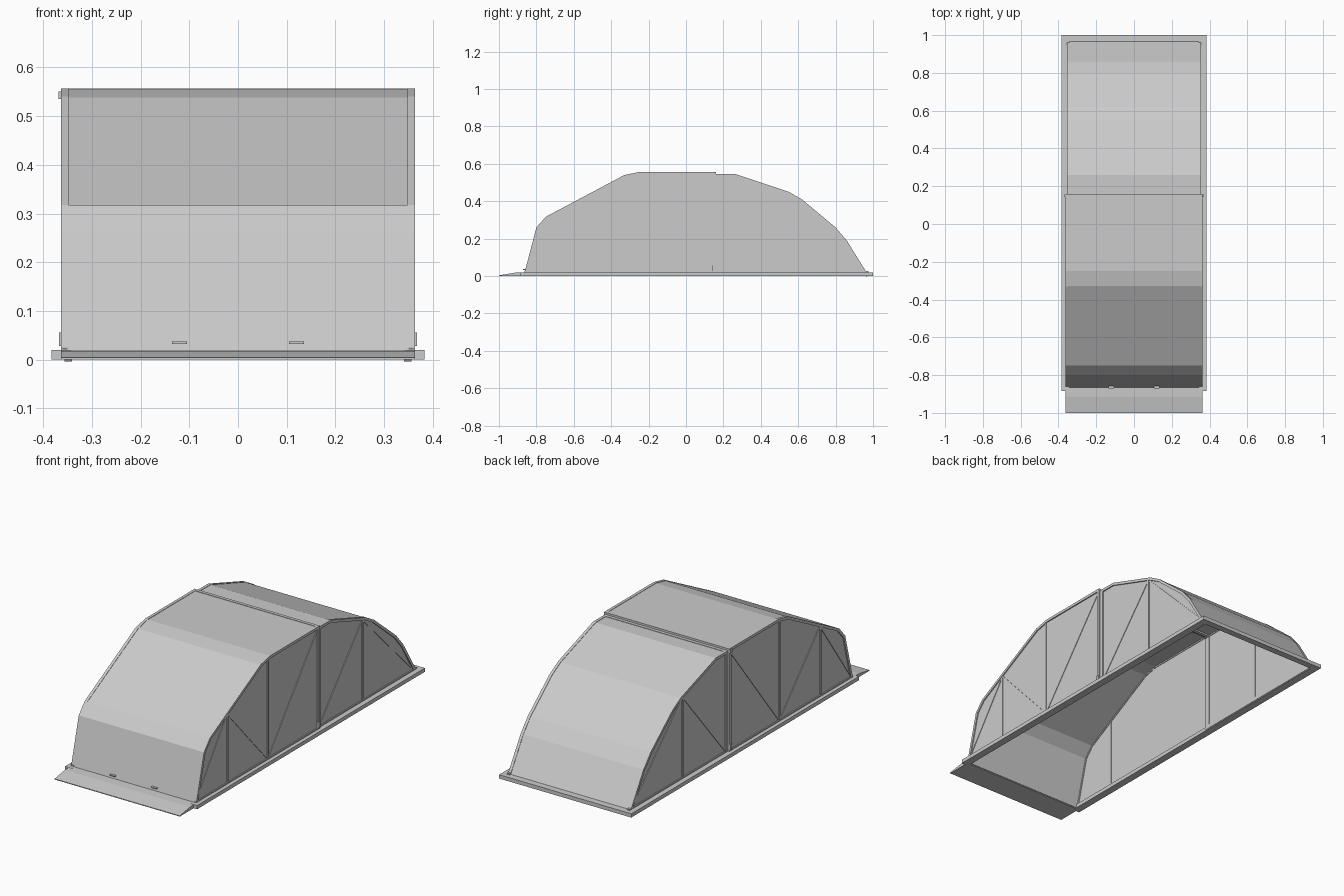
import bpy, bmesh
from mathutils import Vector

if "Cube" in bpy.data.objects:
    bpy.data.objects.remove(bpy.data.objects["Cube"])


def finish(name, bm):
    bmesh.ops.recalc_face_normals(bm, faces=bm.faces)
    me = bpy.data.meshes.new(name)
    bm.to_mesh(me)
    bm.free()
    ob = bpy.data.objects.new(name, me)
    bpy.context.collection.objects.link(ob)
    return ob


def mirror_x(ob):
    m = ob.modifiers.new("mirror", 'MIRROR')
    m.use_axis = (True, False, False)
    return ob


def prism(name, pts, x0, x1):
    """Extrude a (y, z) outline along x."""
    bm = bmesh.new()
    a = [bm.verts.new((x0, y, z)) for y, z in pts]
    b = [bm.verts.new((x1, y, z)) for y, z in pts]
    bm.faces.new(a)
    bm.faces.new(b)
    for i in range(len(pts)):
        j = (i + 1) % len(pts)
        bm.faces.new((a[i], a[j], b[j], b[i]))
    return finish(name, bm)


def box(name, x0, x1, y0, y1, z0, z1):
    return prism(name, [(y0, z0), (y1, z0), (y1, z1), (y0, z1)], x0, x1)


def inset(pts, d):
    """Mitred inward offset of an open arch running front to back."""
    p = [Vector(q) for q in pts]
    n = []
    for a, b in zip(p, p[1:]):
        t = (b - a).normalized()
        n.append(Vector((t.y, -t.x)))
    out = []
    for i, q in enumerate(p):
        a, b = n[max(i - 1, 0)], n[min(i, len(n) - 1)]
        out.append(q + (a + b) * (d / (1 + a.dot(b))))
    return out


def strip(name, pts, d0, d1, x0, x1):
    """Bent plate following an arch, between inset depths d0 and d1."""
    bm = bmesh.new()
    rows = [[bm.verts.new((x, q[0], q[1])) for q in inset(pts, d)]
            for x, d in ((x0, d0), (x1, d0), (x1, d1), (x0, d1))]
    for k in range(4):
        r, s = rows[k], rows[(k + 1) % 4]
        for i in range(len(pts) - 1):
            bm.faces.new((r[i], r[i + 1], s[i + 1], s[i]))
    bm.faces.new([r[0] for r in rows])
    bm.faces.new([r[-1] for r in rows])
    return finish(name, bm)


def bar(name, p, q, w, x0, x1):
    """Flat bar in a side wall from p to q."""
    p, q = Vector(p), Vector(q)
    t = (q - p).normalized()
    s = Vector((-t.y, t.x)) * (w / 2)
    return mirror_x(prism(name, [p - s, q - s, q + s, p + s], x0, x1))


front = [(-0.867, 0.004), (-0.80, 0.26), (-0.75, 0.317), (-0.33, 0.54),
         (-0.25, 0.557), (0.16, 0.557)]
rear = [(0.145, 0.547), (0.26, 0.547), (0.55, 0.45), (0.62, 0.41),
        (0.80, 0.26), (0.86, 0.19), (0.975, 0.004)]

# Roof skins, side walls and edge arches of the two sliding sections
for name, prof, xo, close in (("front", front, 0.363, (0.16, 0.004)),
                              ("rear", rear, 0.356, (0.145, 0.004))):
    xi = xo - 0.015
    skin = prof[2:] if name == "front" else prof
    strip(name + "_roof", skin, 0.002, 0.007, -xi, xi)
    mirror_x(strip(name + "_edge_arch", skin, 0, 0.014, xi, xo))
    outline = [tuple(v) for v in inset(prof, 0.003)] + [close]
    mirror_x(prism(name + "_side_wall", outline, xo - 0.012, xo - 0.006))
    # bottom rail of the wall
    mirror_x(box(name + "_bottom_rail", xi, xo, prof[0][0] + 0.004,
                 prof[-1][0], 0.004, 0.026))
strip("front_panel", front[:3], 0, 0.007, -0.363, 0.363)
mirror_x(strip("front_panel_edge", front[:3], 0.007, 0.014, 0.348, 0.363))

# Joint frame between the sections
for n, y0, xo, top in (("front", 0.143, 0.363, 0.557), ("rear", 0.161, 0.356, 0.547)):
    mirror_x(box(n + "_joint_post", xo - 0.015, xo, y0, y0 + 0.017, 0.004, top))
    box(n + "_joint_beam", -xo, xo, y0, y0 + 0.017, top - 0.015, top)

# Vertical ribs and diagonal braces on the walls
for y, top, xo in ((-0.60, 0.39, 0.361), (-0.263, 0.548, 0.361), (0.53, 0.45, 0.354)):
    bar("wall_rib", (y, 0.01), (y, top), 0.012, xo - 0.012, xo)
for p, q, xo in (((-0.86, 0.02), (-0.60, 0.385), 0.36),
                 ((-0.60, 0.385), (-0.263, 0.02), 0.36),
                 ((-0.263, 0.02), (0.148, 0.54), 0.36),
                 ((0.17, 0.02), (0.53, 0.445), 0.353),
                 ((0.53, 0.445), (0.955, 0.02), 0.353)):
    bar("wall_brace", p, q, 0.008, xo - 0.009, xo)

# Ground track and threshold ramp
mirror_x(box("side_track", 0.343, 0.383, -0.885, 1.0, 0, 0.02))
box("rear_track", -0.343, 0.343, 0.965, 1.0, 0, 0.02)
prism("entry_ramp", [(-1.0, 0), (-0.865, 0), (-0.865, 0.02), (-0.915, 0.018),
                     (-1.0, 0.004)], -0.363, 0.363)

# Handles and locking knobs
mirror_x(box("front_handle", 0.105, 0.136, -0.871, -0.858, 0.032, 0.037))
mirror_x(box("lower_lock", 0.362, 0.368, 0.143, 0.157, 0.028, 0.056))
box("upper_lock", -0.369, -0.362, 0.143, 0.157, 0.535, 0.551)
